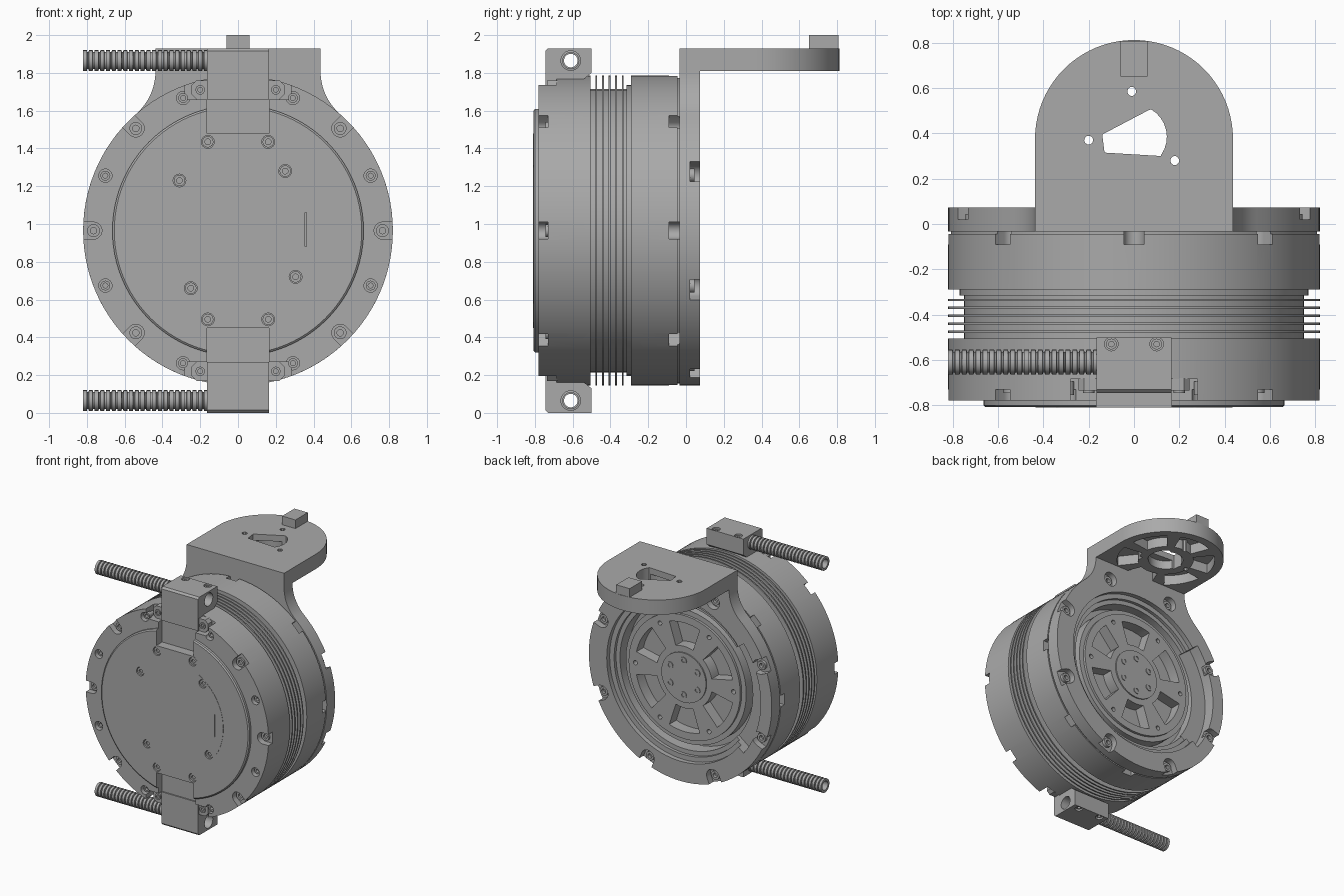
import bpy, bmesh, math
from math import sin, cos, pi, radians
from mathutils import Matrix, Vector

cube = bpy.data.objects.get("Cube")
if cube:
    bpy.data.objects.remove(cube, do_unlink=True)

grey = bpy.data.materials.new("machined_grey")
grey.use_nodes = True
grey.diffuse_color = (0.4, 0.4, 0.4, 1)
grey.node_tree.nodes["Principled BSDF"].inputs["Base Color"].default_value = (0.4, 0.4, 0.4, 1)

CZ = 0.965   # height of the drum axis
R = 0.82     # drum radius


def place(axis, a, b, t):
    return Vector({"x": (t, a, b), "y": (a, t, b), "z": (a, b, t)}[axis])


def prism(bm, pts, axis, lo, hi):
    face = bm.faces.new([bm.verts.new(place(axis, a, b, lo)) for a, b in pts])
    new = bmesh.ops.extrude_face_region(bm, geom=[face])["geom"]
    shift = place(axis, 0, 0, hi - lo)
    bmesh.ops.translate(bm, vec=shift, verts=[v for v in new if isinstance(v, bmesh.types.BMVert)])


def lathe(bm, prof, axis, a=0, b=CZ, steps=96, closed=False):
    vs = [bm.verts.new(place(axis, a + r, b, t)) for r, t in prof]
    pairs = list(zip(vs, vs[1:])) + ([(vs[-1], vs[0])] if closed else [])
    es = [bm.edges.new(p) for p in pairs]
    bmesh.ops.spin(bm, geom=vs + es, cent=place(axis, a, b, 0), axis=place(axis, 0, 0, 1),
                   angle=2 * pi, steps=steps, use_merge=True)
    bmesh.ops.remove_doubles(bm, verts=bm.verts[:], dist=1e-5)


def arc(r, a0, a1, n, a=0, b=CZ):
    return [(a + r * cos(radians(a0 + (a1 - a0) * i / n)),
             b + r * sin(radians(a0 + (a1 - a0) * i / n))) for i in range(n + 1)]


def circle(r, a=0, b=CZ, n=24):
    return arc(r, 0, 360, n, a, b)[:-1]


def rect(a0, a1, b0, b1):
    return [(a0, b0), (a1, b0), (a1, b1), (a0, b1)]


def sector(r0, r1, a0, a1, n=12, a=0, b=CZ):
    return arc(r0, a0, a1, n, a, b) + arc(r1, a1, a0, n, a, b)


def rim_slot(deg, r, pitch=0.765):
    """Half-round pocket that opens through the rim."""
    d = radians(deg)
    local = arc(r, 90, 270, 10, pitch, 0) + [(0.9, -r), (0.9, r)]
    return [(x * cos(d) - z * sin(d), CZ + x * sin(d) + z * cos(d)) for x, z in local]


def at(deg, r):
    return r * cos(radians(deg)), CZ + r * sin(radians(deg))


def screw(bm, axis, a, b, face, out, r=0.03):
    deep, socket = face - out * 0.06, face - out * 0.025
    lathe(bm, [(0, deep), (r, deep), (r, face), (r / 2, face), (r / 2, socket), (0, socket)],
          axis, a, b, 16)


def finish(name, bm):
    bmesh.ops.recalc_face_normals(bm, faces=bm.faces[:])
    me = bpy.data.meshes.new(name)
    bm.to_mesh(me)
    bm.free()
    me.materials.append(grey)
    me.shade_smooth()
    me.set_sharp_from_angle(angle=radians(28))
    ob = bpy.data.objects.new(name, me)
    bpy.context.collection.objects.link(ob)
    return ob


def cut(ob, shapes):
    """Subtract prisms given as (points, axis, low, high)."""
    bm = bmesh.new()
    for s in shapes:
        prism(bm, *s)
    tool = finish("cutter", bm)
    mod = ob.modifiers.new("cut", "BOOLEAN")
    mod.operation, mod.solver, mod.object, mod.use_self = "DIFFERENCE", "EXACT", tool, True
    deps = bpy.context.evaluated_depsgraph_get()
    me = bpy.data.meshes.new_from_object(ob.evaluated_get(deps))
    ob.modifiers.clear()
    ob.data = me
    bpy.data.objects.remove(tool, do_unlink=True)
    me.shade_smooth()
    me.set_sharp_from_angle(angle=radians(28))


def mirrored(ob, name):
    me = ob.data.copy()
    me.transform(Matrix.Translation((0, 0, 2 * CZ)) @ Matrix.Diagonal((1, 1, -1, 1)))
    me.flip_normals()
    bpy.context.collection.objects.link(bpy.data.objects.new(name, me))


def both(z0, z1):
    """A height range and its reflection about the drum axis."""
    return [(z0, z1), (2 * CZ - z1, 2 * CZ - z0)]


# Drum with cooling fins and an open back
prof = [(0, -0.78), (R, -0.78), (R, -0.505)]
for i in range(5):
    y = -0.475 + 0.035 * i
    prof += [(0.75, y - 0.005), (R, y - 0.005), (R, y + 0.005), (0.75, y + 0.005)]
prof.insert(3, (0.75, -0.505))
prof += [(0.75, -0.315), (0.77, -0.315), (0.77, -0.29), (R, -0.29), (R, -0.045), (0.81, -0.045),
         (0.81, -0.034), (0.7, -0.034), (0.7, -0.1), (0, -0.1)]
bm = bmesh.new()
lathe(bm, prof, "y")
drum = finish("drum", bm)
front_slots = [0, 45, 135, 180, 225, 315]
front_holes = [22.5, 67.5, 112.5, 157.5, 202.5, 247.5, 292.5, 337.5]
cut(drum, [(rim_slot(d, 0.045), "y", -0.85, -0.73) for d in front_slots]
    + [(circle(0.035, *at(d, 0.76)), "y", -0.85, -0.73) for d in front_holes]
    + [(rim_slot(45 * k, 0.045), "y", -0.09, -0.02) for k in range(8)])
cut(drum, [(rect(-0.28, 0.28, a, b), "y", -0.85, -0.685) for a, b in both(1.66, 1.9)])
cut(drum, [(rect(-0.165, 0.165, a, b), "y", -0.85, -0.735) for a, b in both(1.48, 1.9)])

# Front cover, with cable slots top and bottom
cover_screws = [(-0.16, 1.435), (0.16, 1.435), (-0.16, 0.495), (0.16, 0.495),
                (0.25, 1.28), (-0.31, 1.23), (-0.25, 0.66), (0.305, 0.72)]
bm = bmesh.new()
lathe(bm, [(0, -0.808), (0.655, -0.808), (0.665, -0.8), (0.665, -0.775), (0, -0.775)], "y")
cover = finish("front_cover", bm)
cut(cover, [(rect(-0.165, 0.165, a, b), "y", -0.9, -0.7) for a, b in both(1.48, 1.9)]
    + [(circle(0.034, x, z, 16), "y", -0.9, -0.79) for x, z in cover_screws]
    + [(rect(0.355, 0.363, 0.88, 1.06), "y", -0.9, -0.795)])

# Thin raised panel on the cover
tilt = math.degrees(math.acos(0.2 / 0.435))
bm = bmesh.new()
prism(bm, arc(0.435, -tilt, tilt, 24) + [(0.2, 1.45), (0.17, 1.48), (-0.17, 1.48), (-0.2, 1.45)]
      + arc(0.435, 180 - tilt, 180 + tilt, 24)
      + [(-0.2, 0.48), (-0.17, 0.45), (0.17, 0.45), (0.2, 0.48)], "y", -0.81, -0.806)
panel = finish("cover_panel", bm)
cut(panel, [(circle(0.034, x, z, 16), "y", -0.9, -0.7) for x, z in cover_screws]
    + [(rect(0.355, 0.363, 0.88, 1.06), "y", -0.9, -0.7)])

# Screws on the front
bm = bmesh.new()
for x, z in cover_screws:
    screw(bm, "y", x, z, -0.802, -1)
for d in front_slots:
    screw(bm, "y", *at(d, 0.765), -0.745, -1, 0.034)
for d in front_holes:
    screw(bm, "y", *at(d, 0.76), -0.755, -1, 0.026)
finish("front_screws", bm)

# Rear flange with a neck blending up to the bracket
fil, half = 0.3, 0.437
fx = half + fil
fz = math.sqrt((R + fil) ** 2 - fx ** 2)
ta = math.degrees(math.atan2(fz, fx))
bm = bmesh.new()
prism(bm, arc(R, 180 - ta, 360 + ta, 80) + arc(fil, 180 + ta, 180, 10, fx, CZ + fz)[1:]
      + [(half, 1.93), (-half, 1.93)] + arc(fil, 0, -ta, 10, -fx, CZ + fz)[:-1], "y", -0.034, 0.073)
flange = finish("rear_flange", bm)
rear_slots = [22.5, 157.5, 202.5, 247.5, 292.5, 337.5]
cut(flange, [(circle(0.66, n=96), "y", -0.1, 0.2)]
    + [(rim_slot(d, 0.058), "y", 0.02, 0.2) for d in rear_slots]
    + [(circle(0.058, *at(d, 0.765)), "y", 0.02, 0.2) for d in (67.5, 112.5)])
relief = [(sector(0.5, 0.72, 142, 218, 20), "y", -0.02, 0.2)]
cut(flange, relief)

# Stepped ledge inside the flange, relieved on one side
bm = bmesh.new()
lathe(bm, [(0.585, -0.11), (0.585, 0.01), (0.62, 0.01), (0.62, 0.035), (0.665, 0.035),
           (0.665, -0.11)], "y", closed=True)
ledge = finish("flange_ledge", bm)
cut(ledge, relief)

# Rotor plate with windows and hub
bm = bmesh.new()
lathe(bm, [(0, -0.12), (0.54, -0.12), (0.54, 0.0), (0.5, 0.0), (0.5, 0.02), (0.2, 0.02),
           (0.2, 0.03), (0, 0.03)], "y")
rotor = finish("rotor", bm)
cut(rotor, [(sector(0.25, 0.44, 60 * k + 12, 60 * k + 48, 8), "y", -0.07, 0.2) for k in range(6)]
    + [(circle(0.018, *at(60 * k, 0.44), 12), "y", -0.03, 0.2) for k in range(6)])
bm = bmesh.new()
for k in range(6):
    screw(bm, "y", *at(60 * k + 30, 0.14), 0.036, 1, 0.028)
for d in rear_slots + [67.5, 112.5]:
    screw(bm, "y", *at(d, 0.765), 0.045, 1, 0.036)
finish("rear_screws", bm)

# Bracket shelf: round end, pocketed underside, through openings
mid = 0.375
bm = bmesh.new()
prism(bm, [(-half, 0.073), (half, 0.073)] + arc(half, 0, 180, 40, 0, mid), "z", 1.81, 1.93)
shelf = finish("bracket_shelf", bm)
cut(shelf, [(sector(0.21, 0.37, 60 * k + 8, 60 * k + 52, 8, 0, mid), "z", 1.7, 1.89)
            for k in range(6)] + [(circle(0.13, 0, mid, 32), "z", 1.7, 1.88)])
cut(shelf, [([(-0.14, 0.395), (0.06, 0.5)] + arc(0.14, 60, -35, 8, 0.005, 0.385)
             + [(0.12, 0.3), (-0.13, 0.315)], "z", 1.6, 2)]
    + [(circle(0.02, x, y, 10), "z", 1.6, 2) for x, y in ((-0.2, 0.37), (-0.01, 0.585), (0.18, 0.28))])
bm = bmesh.new()
prism(bm, rect(-0.06, 0.06, 0.65, 0.808), "z", 1.92, 2.0)
finish("locating_tab", bm)

# Cable clamp housing, mirrored below
CY, CH = -0.61, 1.865
bm = bmesh.new()
prism(bm, [(-0.745, 1.66), (-0.745, 1.915), (-0.73, 1.93), (-0.5, 1.93), (-0.5, 1.8),
           (-0.55, 1.76), (-0.68, 1.7), (-0.68, 1.66)], "x", -0.165, 0.165)
clamp = finish("upper_clamp", bm)
cut(clamp, [(circle(0.052, CY, CH), "x", -0.3, 0.3)]
    + [(circle(0.03, s * 0.1, -0.53, 16), "z", 1.9, 2) for s in (-1, 1)])
mirrored(clamp, "lower_clamp")

# Clamp ears with screws
bm = bmesh.new()
for s in (-1, 1):
    prism(bm, [(s * 0.16, 1.66), (s * 0.22, 1.66), (s * 0.245, 1.685), (s * 0.245, 1.735),
               (s * 0.22, 1.76), (s * 0.16, 1.76)], "y", -0.735, -0.68)
    screw(bm, "y", s * 0.2, 1.71, -0.745, -1, 0.025)
    screw(bm, "z", s * 0.1, -0.53, 1.92, 1, 0.024)
mirrored(finish("upper_clamp_ears", bm), "lower_clamp_ears")

# Corrugated cable conduit
ribs, start, pitch = 22, -0.82, 0.0305
prof = [(0.036, start)]
for i in range(ribs):
    x = start + i * pitch
    prof += [(0.055, x), (0.055, x + 0.02), (0.045, x + 0.022), (0.045, x + pitch - 0.002)]
prof += [(0.045, -0.1), (0.036, -0.1)]
bm = bmesh.new()
lathe(bm, prof, "x", CY, CH, 24, True)
mirrored(finish("upper_conduit", bm), "lower_conduit")
